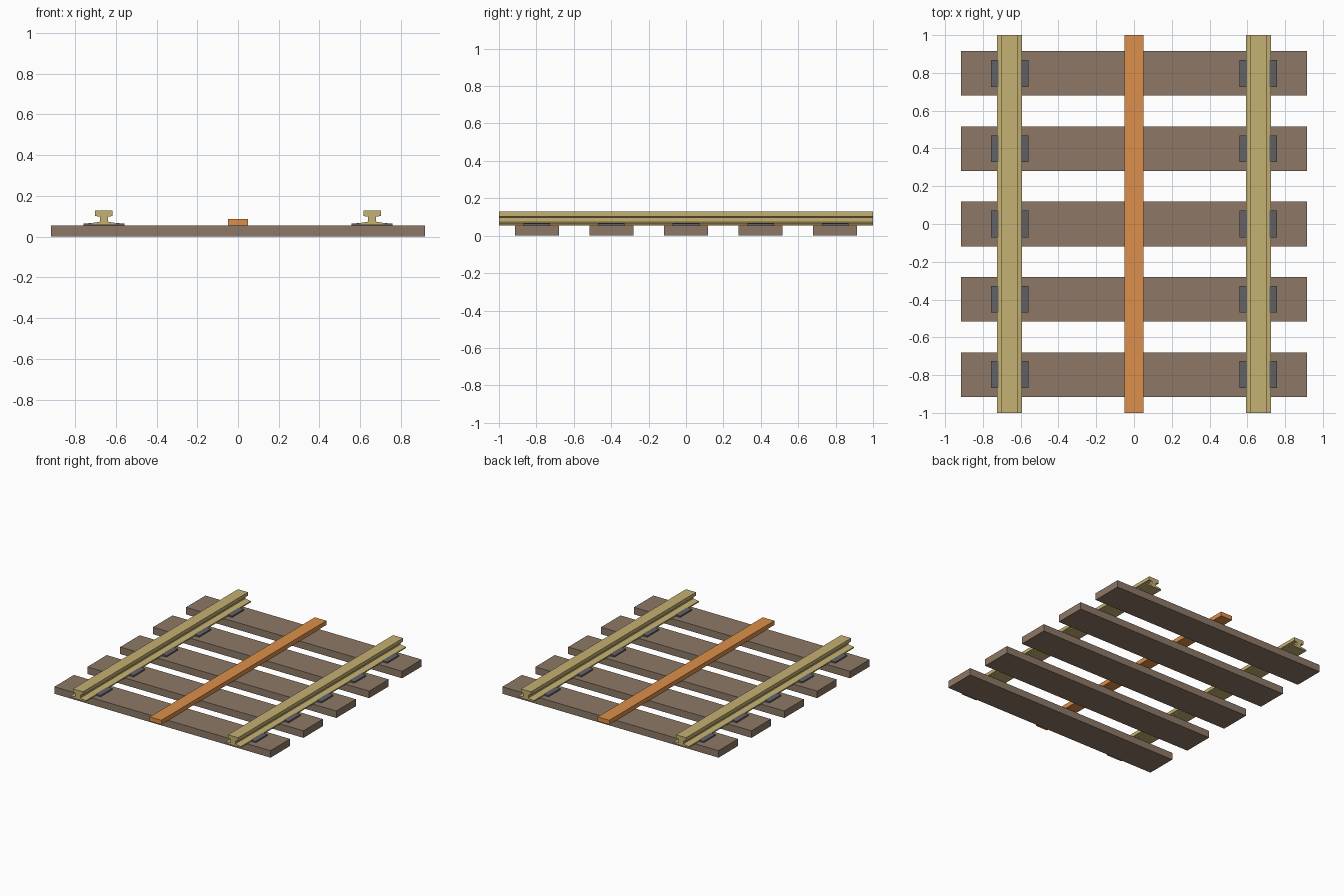
import bpy, bmesh

if "Cube" in bpy.data.objects:
    bpy.data.objects.remove(bpy.data.objects["Cube"])

def material(name, rgb):
    m = bpy.data.materials.new(name)
    m.diffuse_color = (*rgb, 1)
    m.use_nodes = True
    m.node_tree.nodes["Principled BSDF"].inputs["Base Color"].default_value = m.diffuse_color
    return m

WOOD = material("wood", (0.27, 0.19, 0.135))
BRASS = material("brass", (0.56, 0.44, 0.17))
COPPER = material("copper", (0.72, 0.28, 0.07))
IRON = material("iron", (0.12, 0.12, 0.13))

def extrude_y(name, profile, x, y, length, mat):
    """Extrude an (x, z) profile along y, centred on y."""
    bm = bmesh.new()
    face = bm.faces.new([bm.verts.new((px, -length / 2, pz)) for px, pz in profile])
    new = bmesh.ops.extrude_face_region(bm, geom=[face])["geom"]
    bmesh.ops.translate(bm, vec=(0, length, 0),
                        verts=[v for v in new if isinstance(v, bmesh.types.BMVert)])
    bmesh.ops.recalc_face_normals(bm, faces=bm.faces)
    me = bpy.data.meshes.new(name)
    bm.to_mesh(me)
    bm.free()
    me.materials.append(mat)
    ob = bpy.data.objects.new(name, me)
    ob.location = (x, y, 0)
    bpy.context.collection.objects.link(ob)
    return ob

def symmetric(half):
    return half + [(-x, z) for x, z in reversed(half)]

TIE_TOP = 0.054
GAUGE = 0.658

# Cross-sections, right half from bottom to top
tie = symmetric([(0.917, 0), (0.917, TIE_TOP)])
plate = symmetric([(0.1, TIE_TOP), (0.1, 0.064), (0.066, 0.067)])
rail = symmetric([(0.066, 0.057), (0.066, 0.066), (0.02, 0.074),
                  (0.02, 0.098), (0.043, 0.102), (0.043, 0.128)])
strip = symmetric([(0.049, TIE_TOP), (0.049, 0.087)])

# Sleepers with a tie plate under each rail
for i in range(5):
    y = -0.797 + i * 0.3985
    extrude_y("sleeper", tie, 0, y, 0.236, WOOD)
    for s in (-1, 1):
        extrude_y("tie_plate", plate, s * GAUGE, y, 0.142, IRON)

# Running rails
for s, side in ((-1, "left"), (1, "right")):
    extrude_y(side + "_rail", rail, s * GAUGE, 0, 2, BRASS)

# Centre conductor strip
extrude_y("centre_strip", strip, 0, 0, 2, COPPER)
